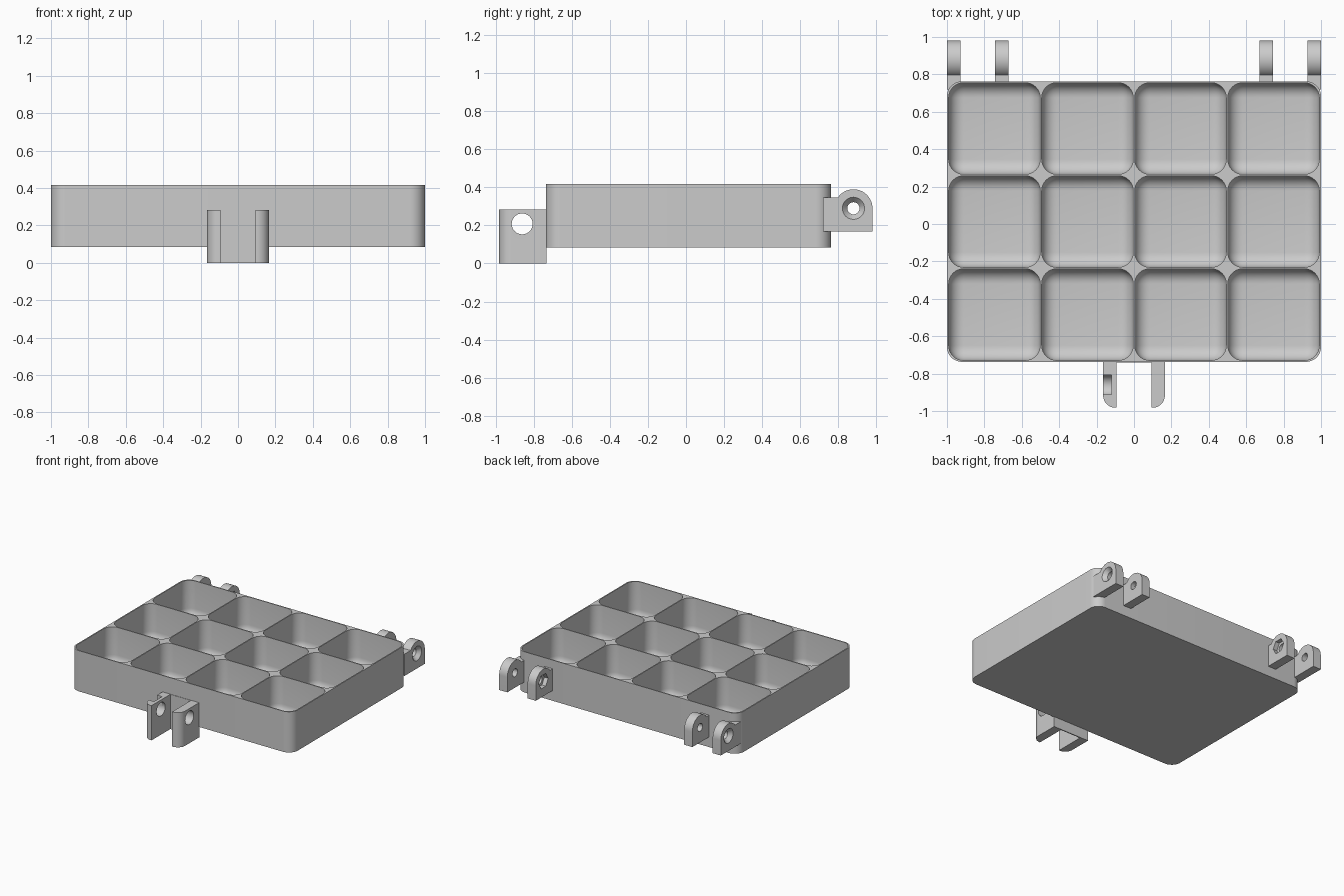
import bpy, bmesh
from math import sin, cos, pi, radians
from mathutils import Matrix

if "Cube" in bpy.data.objects:
    bpy.data.objects.remove(bpy.data.objects["Cube"])

grey = bpy.data.materials.new("plain grey")
grey.use_nodes = True
grey.diffuse_color = (0.6, 0.6, 0.6, 1)
grey.node_tree.nodes["Principled BSDF"].inputs["Base Color"].default_value = (0.6, 0.6, 0.6, 1)

FRONT, BACK = -0.737, 0.763
BOTTOM, TOP = 0.085, 0.417
RADIUS = 0.08
PITCH, CELL = 0.4975, 0.489
MIDDLE = (FRONT + BACK) / 2


def make(name, bm):
    bmesh.ops.recalc_face_normals(bm, faces=bm.faces)
    mesh = bpy.data.meshes.new(name)
    bm.to_mesh(mesh)
    bm.free()
    mesh.materials.append(grey)
    obj = bpy.data.objects.new(name, mesh)
    bpy.context.collection.objects.link(obj)
    return obj


def arc(cx, cy, r, start, end, steps=12):
    angles = [radians(start + (end - start) * i / steps) for i in range(steps + 1)]
    return [(cx + r * cos(a), cy + r * sin(a)) for a in angles]


def prism(name, profile, axis, low, high):
    """Extrude a flat profile along x (profile in y, z) or z (profile in x, y)."""
    bm = bmesh.new()
    place = (lambda p: (low, *p)) if axis == "x" else (lambda p: (*p, low))
    face = bm.faces.new([bm.verts.new(place(p)) for p in profile])
    moved = bmesh.ops.extrude_face_region(bm, geom=[face])["geom"]
    shift = (high - low, 0, 0) if axis == "x" else (0, 0, high - low)
    bmesh.ops.translate(bm, vec=shift, verts=[v for v in moved if isinstance(v, bmesh.types.BMVert)])
    return make(name, bm)


def drill(x1, x2, y, z, r1, r2=None, sides=32):
    """Round, conical or hexagonal cutter along x, radius r1 at x1 and r2 at x2."""
    bm = bmesh.new()
    spin = Matrix.Translation(((x1 + x2) / 2, y, z)) @ Matrix.Rotation(pi / 2, 4, "Y")
    bmesh.ops.create_cone(bm, cap_ends=True, segments=sides, radius1=r1,
                          radius2=r1 if r2 is None else r2, depth=x2 - x1, matrix=spin)
    return make("cutter", bm)


def cut(obj, cutter, keep=False):
    mod = obj.modifiers.new("cut", "BOOLEAN")
    mod.operation, mod.solver, mod.object = "DIFFERENCE", "EXACT", cutter
    bpy.context.view_layer.objects.active = obj
    bpy.ops.object.modifier_apply(modifier=mod.name)
    if not keep:
        bpy.data.objects.remove(cutter)


def smooth(obj):
    bpy.ops.object.select_all(action="DESELECT")
    obj.select_set(True)
    bpy.context.view_layer.objects.active = obj
    bpy.ops.object.shade_smooth_by_angle(angle=radians(30))


# Cutter for the twelve compartments, rounded at the corners and floor
bm = bmesh.new()
depth = 0.4
for col in range(4):
    for row in range(3):
        centre = ((col - 1.5) * PITCH, MIDDLE + (row - 1) * PITCH, BOTTOM + 0.025 + depth / 2)
        bmesh.ops.create_cube(bm, size=1, matrix=Matrix.Translation(centre)
                              @ Matrix.Diagonal((CELL, CELL, depth, 1)))
rounded = [e for e in bm.edges if min(v.co.z for v in e.verts) < TOP]
bmesh.ops.bevel(bm, geom=rounded, offset=RADIUS, segments=8, profile=0.5, affect="EDGES")
compartments = make("compartment_cutter", bm)

# Tray body
outline = []
for i, (sx, y) in enumerate([(1, BACK - RADIUS), (-1, BACK - RADIUS),
                             (-1, FRONT + RADIUS), (1, FRONT + RADIUS)]):
    outline += arc(sx * (1 - RADIUS), y, RADIUS, i * 90, i * 90 + 90)
tray = prism("tray", outline, "z", BOTTOM, TOP)
cut(tray, compartments, keep=True)
smooth(tray)

# Hinge lugs at the back, in mirrored pairs
HY, HZ, HR = 0.88, 0.29, 0.1
for side, word in ((1, "left"), (-1, "right")):
    for kind, near, far, start in (("outer", 0.927, 1.0, 0.72), ("inner", 0.67, 0.743, 0.757)):
        low, high = sorted((side * near, side * far))
        profile = [(start, 0.168), (HY + HR, 0.168)] + arc(HY, HZ, HR, 0, 146, 20) + [(start, 0.346)]
        lug = prism(f"{word}_{kind}_hinge_lug", profile, "x", low, high)
        if kind == "outer":
            cut(lug, compartments, keep=True)
        cut(lug, drill(low - 0.05, high + 0.05, HY, HZ, 0.032))
        if kind == "outer":   # countersink on the outside face
            a, b = sorted((side * (far - 0.04), side * (far + 0.01)))
            radii = (0.024, 0.067) if side > 0 else (0.067, 0.024)
            cut(lug, drill(a, b, HY, HZ, *radii))
        else:                 # hexagonal nut pocket facing the middle
            a, b = sorted((side * (near - 0.01), side * (near + 0.035)))
            cut(lug, drill(a, b, HY, HZ, 0.06, sides=6))
        smooth(lug)
bpy.data.objects.remove(compartments)

# Latch at the front: two ears with rounded outer corners
TIP, EAR_TOP, R = -0.982, 0.283, 0.065
for side, word in ((1, "left"), (-1, "right")):
    corner = [(side * x, y) for x, y in arc(0.165 - R, TIP + R, R, -90, 0)]
    profile = [(side * 0.093, FRONT), (side * 0.093, TIP)] + corner + [(side * 0.165, FRONT)]
    ear = prism(f"{word}_latch_ear", profile, "z", 0, EAR_TOP)
    cut(ear, drill(-0.3, 0.3, -0.861, 0.208, 0.055))
    if side < 0:              # slot open to the top on the outside face
        slot = [(-0.2, -0.911), (-0.12, -0.911), (-0.12, -0.806), (-0.2, -0.806)]
        cut(ear, prism("cutter", slot, "z", 0.208, 0.4))
    smooth(ear)

# Thin plate that joins the ears
plate = [(-0.165, FRONT - 0.003), (0.165, FRONT - 0.003), (0.165, FRONT + 0.005), (-0.165, FRONT + 0.005)]
prism("latch_back_plate", plate, "z", 0, EAR_TOP)
